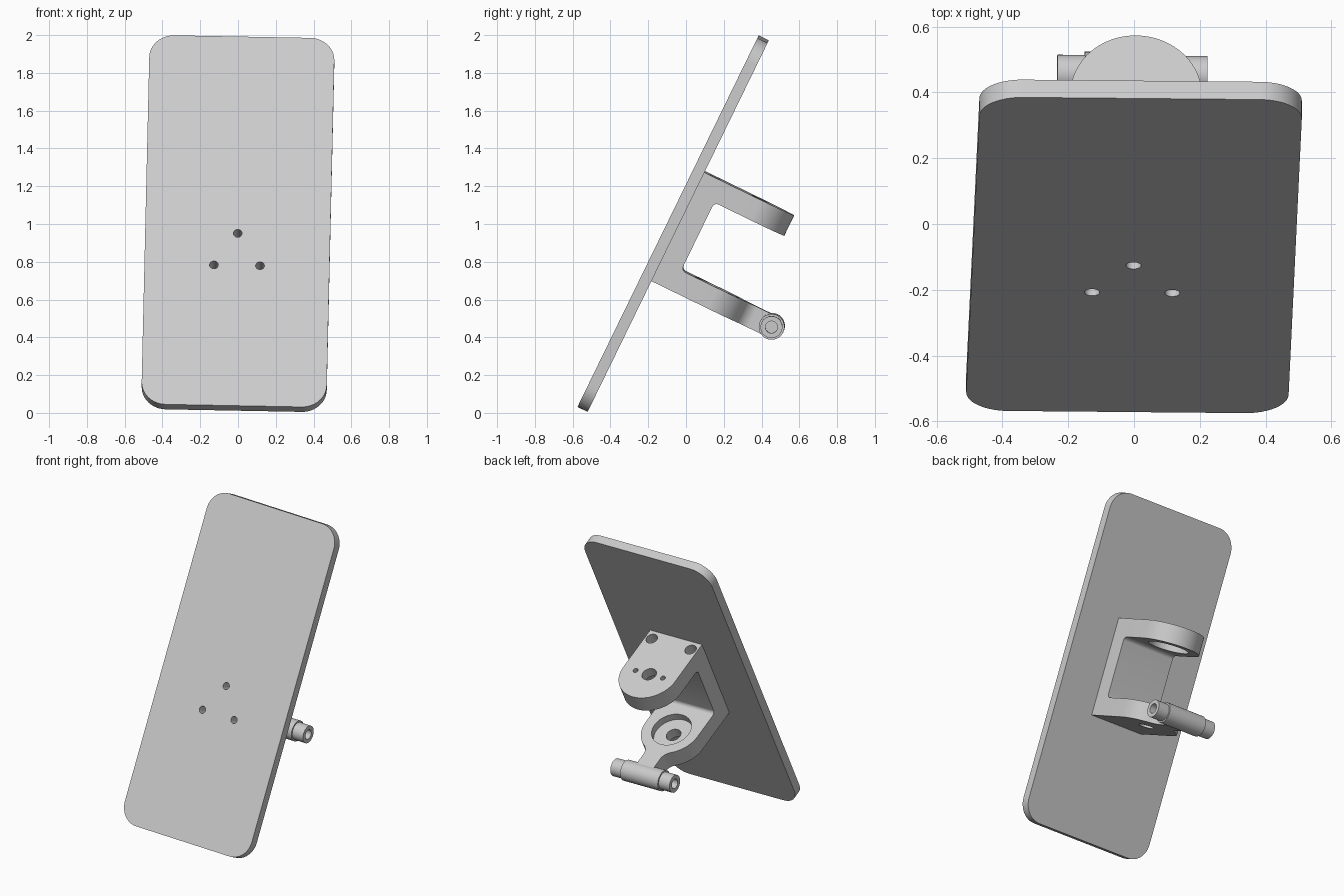
import bpy, bmesh
from math import sin, cos, pi, radians, sqrt, atan2
from mathutils import Matrix

old = bpy.data.objects.get("Cube")
if old:
    bpy.data.objects.remove(old, do_unlink=True)

grey = bpy.data.materials.new("light_grey")
grey.use_nodes = True
COLOUR = (0.6, 0.6, 0.6, 1)
grey.diffuse_color = COLOUR
grey.node_tree.nodes["Principled BSDF"].inputs["Base Color"].default_value = COLOUR


def prism(name, pts, axis, lo, hi):
    """Extrude a flat outline along one axis."""
    place = {"X": lambda a, b, t: (t, a, b),
             "Y": lambda a, b, t: (a, t, b),
             "Z": lambda a, b, t: (a, b, t)}[axis]
    bm = bmesh.new()
    low = [bm.verts.new(place(a, b, lo)) for a, b in pts]
    high = [bm.verts.new(place(a, b, hi)) for a, b in pts]
    bm.faces.new(low)
    bm.faces.new(high[::-1])
    for i in range(len(pts)):
        j = (i + 1) % len(pts)
        bm.faces.new((low[i], low[j], high[j], high[i]))
    bmesh.ops.recalc_face_normals(bm, faces=bm.faces)
    mesh = bpy.data.meshes.new(name)
    bm.to_mesh(mesh)
    bm.free()
    obj = bpy.data.objects.new(name, mesh)
    bpy.context.collection.objects.link(obj)
    return obj


def arc(cx, cy, r, start, end, steps=12):
    return [(cx + r * cos(start + (end - start) * i / steps),
             cy + r * sin(start + (end - start) * i / steps)) for i in range(steps + 1)]


def rod(cx, cy, r, axis, lo, hi, sides=40):
    return prism("rod", arc(cx, cy, r, 0, 2 * pi, sides)[:-1], axis, lo, hi)


def combine(obj, other, operation):
    """Apply a boolean and discard the second solid."""
    mod = obj.modifiers.new("cut", "BOOLEAN")
    mod.operation, mod.object, mod.solver = operation, other, "EXACT"
    bpy.context.view_layer.update()
    mesh = bpy.data.meshes.new_from_object(
        obj.evaluated_get(bpy.context.evaluated_depsgraph_get()))
    obj.modifiers.clear()
    obj.data = mesh
    bpy.data.objects.remove(other, do_unlink=True)


# Main dimensions, in the untilted frame of the plate
T = 0.03                     # half plate thickness
HW, HL, CR = 0.49, 1.087, 0.13
R, CY = 0.2, 0.357           # arm end radius and centre
OUT, INN, WALL = 0.32, 0.2, 0.147
PIN_Y, PIN_Z = 0.708, -0.26

# Rounded plate
outline = []
for k, (sx, sz) in enumerate([(1, 1), (-1, 1), (-1, -1), (1, -1)]):
    outline += arc(sx * (HW - CR), sz * (HL - CR), CR, k * pi / 2, (k + 1) * pi / 2)
plate = prism("plate", outline, "Y", -T, T)

# Plan of the upper arm: plain rounded end
upper_plan = [(R, T)] + arc(0, CY, R, 0, pi, 40) + [(-R, T)]
# Plan of the lower arm: round end flowing into a narrow neck
neck, fillet = 0.065, 0.08
fx = neck + fillet
fy = CY + sqrt((R + fillet) ** 2 - fx ** 2)
ang = atan2(fy - CY, fx)
half = [(R, T)] + arc(0, CY, R, 0, ang) + arc(fx, fy, fillet, ang + pi, pi)[1:]
half.append((neck, PIN_Y))
lower_plan = half + [(-x, y) for x, y in half[::-1]]

# C-shaped bracket: side profile with filleted inner corners, trimmed to the plans
f = 0.025
side = [(T, -OUT), (0.9, -OUT), (0.9, -INN)]
side += arc(WALL + f, -INN + f, f, 1.5 * pi, pi, 6)
side += arc(WALL + f, INN - f, f, pi, pi / 2, 6)
side += [(0.9, INN), (0.9, OUT), (T, OUT)]
bracket = prism("bracket", side, "X", -0.3, 0.3)
plans = prism("plans", upper_plan, "Z", 0, 0.5)
combine(plans, prism("lower", lower_plan, "Z", -0.5, 0), "UNION")
combine(bracket, plans, "INTERSECT")

# Bearing seats on the inner faces, and the centre bore
combine(bracket, rod(0, CY, 0.13, "Z", -INN - 0.05, INN + 0.05, 56), "DIFFERENCE")
combine(bracket, rod(0, CY, 0.048, "Z", -0.4, 0.4), "DIFFERENCE")
for s in (-1, 1):
    # small holes beside the bore, and screw holes down into the wall
    combine(bracket, rod(s * 0.105, CY, 0.017, "Z", 0.22, 0.4, 24), "DIFFERENCE")
    combine(bracket, rod(s * 0.15, 0.09, 0.038, "Z", 0.22, 0.4, 32), "DIFFERENCE")

# Three fixing holes through the plate into the bracket
for x, z in [(0, -0.072), (-0.122, -0.26), (0.122, -0.26)]:
    for part in (plate, bracket):
        combine(part, rod(x, z, 0.023, "Y", -0.1, 0.11, 24), "DIFFERENCE")

# Hinge pin with a thicker middle and hollow ends
pin = rod(PIN_Y, PIN_Z, 0.068, "X", -0.145, 0.145)
pin.name = "hinge_pin"
combine(pin, rod(PIN_Y, PIN_Z, 0.058, "X", -0.228, 0.228), "UNION")
for s in (-1, 1):
    lo, hi = sorted((s * 0.17, s * 0.3))
    combine(pin, rod(PIN_Y, PIN_Z, 0.032, "X", lo, hi, 24), "DIFFERENCE")

# Tilt everything back, with a slight roll
tilt = (Matrix.Translation((0, -0.068, 1.002))
        @ Matrix.Rotation(radians(-26), 4, "X")
        @ Matrix.Rotation(radians(1.2), 4, "Y"))
bpy.ops.object.select_all(action="DESELECT")
for obj in (plate, bracket, pin):
    obj.data.transform(tilt)
    obj.data.materials.clear()
    obj.data.materials.append(grey)
    obj.select_set(True)
bpy.context.view_layer.objects.active = plate
bpy.ops.object.shade_smooth_by_angle(angle=radians(30))
